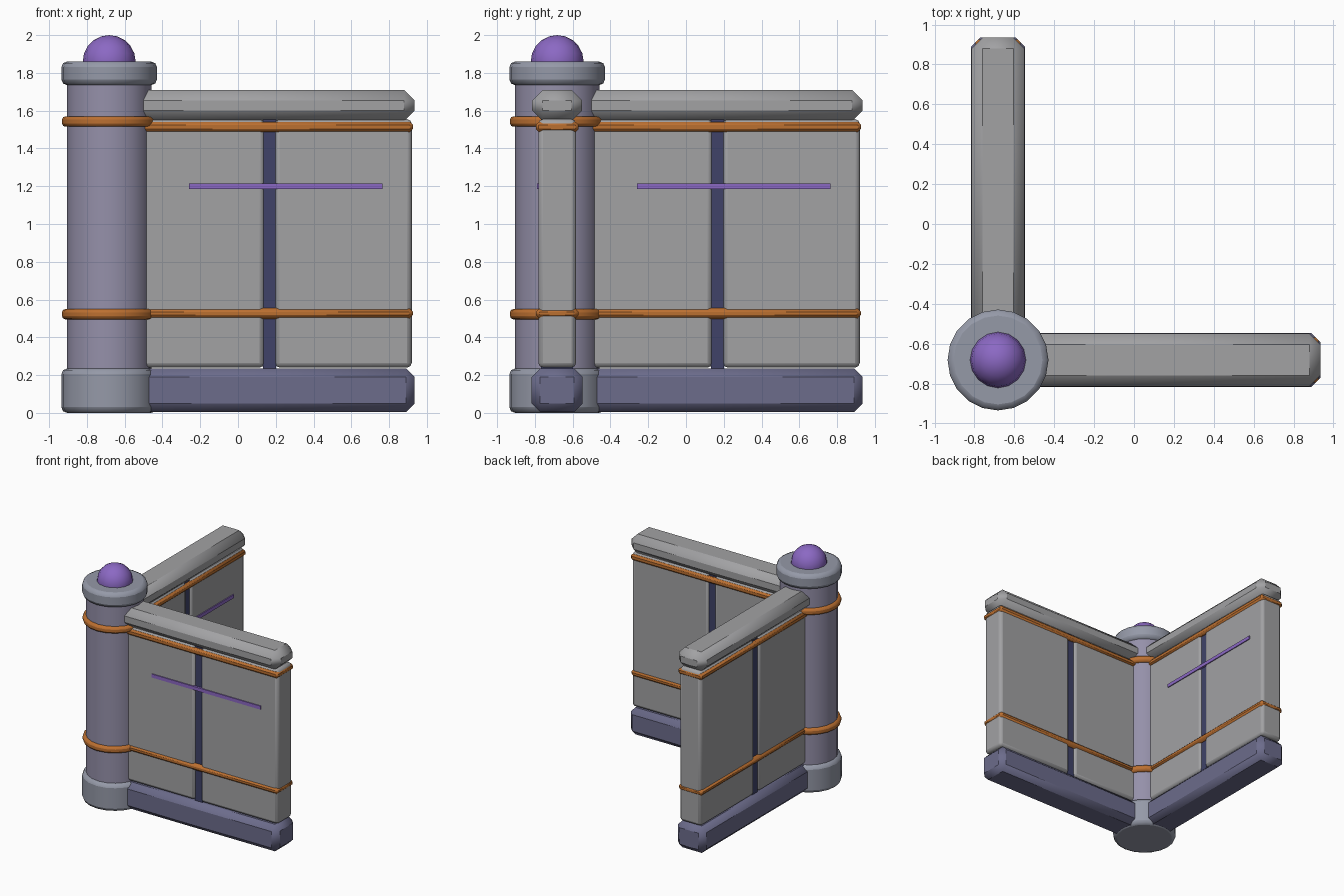
import bpy, math
from mathutils import Matrix, Vector

if "Cube" in bpy.data.objects:
    bpy.data.objects.remove(bpy.data.objects["Cube"])

CORNER = Vector((-0.682, -0.682, 0))


def material(name, rgb):
    m = bpy.data.materials.new(name)
    m.diffuse_color = (*rgb, 1)
    m.use_nodes = True
    m.node_tree.nodes["Principled BSDF"].inputs["Base Color"].default_value = m.diffuse_color
    return m


STONE = material("stone", (0.36, 0.36, 0.37))
SHAFT = material("shaft", (0.30, 0.28, 0.40))
TRIM = material("trim", (0.30, 0.32, 0.39))
DARK = material("dark_base", (0.15, 0.15, 0.26))
SEAM = material("seam", (0.05, 0.055, 0.14))
COPPER = material("copper", (0.50, 0.16, 0.03))
GLOW = material("violet", (0.26, 0.14, 0.55))


def finish(ob, name, mat, bevel, segments):
    ob.name = name
    ob.data.materials.append(mat)
    if bevel:
        mod = ob.modifiers.new("bevel", 'BEVEL')
        mod.width, mod.segments = bevel, segments
        mod.limit_method = 'ANGLE'
        mod.angle_limit = math.radians(40)
    bpy.ops.object.shade_smooth_by_angle(angle=math.radians(35))


def bar(name, wing, x0, x1, y0, y1, z0, z1, mat, bevel=0.0, segments=1):
    # box in wing coordinates: x runs outward from the corner column
    bpy.ops.mesh.primitive_cube_add(size=1)
    ob = bpy.context.object
    ob.data.transform(Matrix.Translation(((x0 + x1) / 2, (y0 + y1) / 2, (z0 + z1) / 2))
                      @ Matrix.Diagonal((x1 - x0, y1 - y0, z1 - z0, 1)))
    ob.location = CORNER
    ob.rotation_euler.z = wing * math.pi / 2
    finish(ob, f"{name}_{wing + 1}", mat, bevel, segments)


def drum(name, radius, z0, z1, mat, bevel=0.0, segments=2):
    bpy.ops.mesh.primitive_cylinder_add(vertices=20, radius=radius, depth=z1 - z0,
                                        location=CORNER + Vector((0, 0, (z0 + z1) / 2)))
    finish(bpy.context.object, name, mat, bevel, segments)


# Corner column
drum("column_base", 0.253, 0, 0.235, TRIM, 0.03)
drum("column_shaft", 0.224, 0.1, 1.8, SHAFT)
drum("column_cap", 0.253, 1.735, 1.86, TRIM, 0.03)
drum("column_band_lower", 0.25, 0.495, 0.55, COPPER, 0.018)
drum("column_band_upper", 0.25, 1.515, 1.57, COPPER, 0.018)
bpy.ops.mesh.primitive_uv_sphere_add(segments=16, ring_count=10, radius=0.14,
                                     location=CORNER + Vector((0, 0, 1.86)))
finish(bpy.context.object, "column_orb", GLOW, 0, 1)

# Two identical wall wings at a right angle
for w in range(2):
    bar("wall_base", w, 0, 1.617, -0.135, 0.135, 0.005, 0.235, DARK, 0.045)
    bar("inner_panel", w, 0, 0.822, -0.1, 0.1, 0.24, 1.555, STONE, 0.025, 2)
    bar("outer_panel", w, 0.877, 1.602, -0.1, 0.1, 0.24, 1.555, STONE, 0.025, 2)
    bar("panel_seam", w, 0.815, 0.884, -0.085, 0.085, 0.2, 1.57, SEAM)
    bar("wall_coping", w, 0, 1.617, -0.132, 0.132, 1.545, 1.71, STONE, 0.055)
    bar("band_lower", w, 0, 1.608, -0.113, 0.113, 0.498, 0.555, COPPER, 0.02)
    bar("band_upper", w, 0, 1.608, -0.113, 0.113, 1.488, 1.54, COPPER, 0.015)
    bar("light_strip", w, 0.422, 1.447, -0.108, -0.09, 1.185, 1.215, GLOW)
